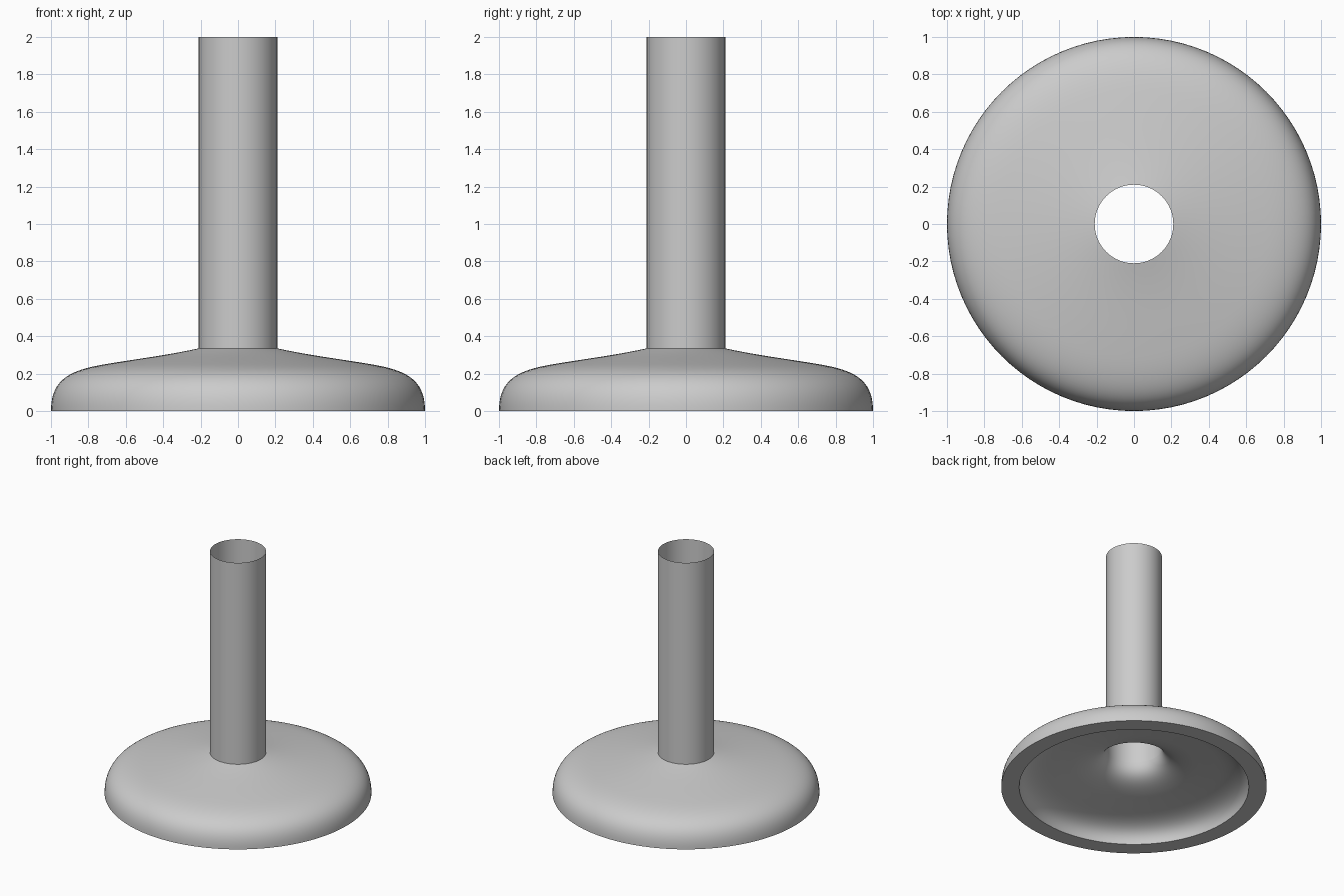
import bpy, bmesh, math
from mathutils import Vector
from mathutils.geometry import interpolate_bezier

cube = bpy.data.objects.get("Cube")
if cube:
    bpy.data.objects.remove(cube)

SEGMENTS = 96
TUBE_R = 0.21
COLLAR_Z = 0.335

grey = bpy.data.materials.new("plain_grey")
grey.use_nodes = True
colour = (0.6, 0.6, 0.6, 1)
grey.diffuse_color = colour
grey.node_tree.nodes["Principled BSDF"].inputs["Base Color"].default_value = colour


def curve(a, ha, hb, b, steps=12):
    """Points (radius, height) along one bezier arc."""
    pts = [Vector((r, 0, z)) for r, z in (a, ha, hb, b)]
    return interpolate_bezier(*pts, steps)


def lathe(name, profile):
    """Spin a profile about the z axis into a smooth surface."""
    bm = bmesh.new()
    verts = [bm.verts.new(p) for p in profile]
    edges = [bm.edges.new(pair) for pair in zip(verts, verts[1:])]
    bmesh.ops.spin(bm, geom=verts + edges, cent=(0, 0, 0), axis=(0, 0, 1),
                   angle=math.tau, steps=SEGMENTS)
    bmesh.ops.remove_doubles(bm, verts=bm.verts, dist=0.0001)
    bmesh.ops.recalc_face_normals(bm, faces=bm.faces)
    # Make the walls face away from the axis
    outer = max(bm.faces, key=lambda f: f.calc_center_median().xy.length)
    if outer.normal.xy.dot(outer.calc_center_median().xy) < 0:
        bmesh.ops.reverse_faces(bm, faces=bm.faces)
    mesh = bpy.data.meshes.new(name)
    bm.to_mesh(mesh)
    bm.free()
    obj = bpy.data.objects.new(name, mesh)
    bpy.context.collection.objects.link(obj)
    mesh.materials.append(grey)
    bpy.ops.object.select_all(action='DESELECT')
    obj.select_set(True)
    bpy.context.view_layer.objects.active = obj
    bpy.ops.object.shade_smooth_by_angle(angle=math.radians(35))
    return obj


# Domed base: outer skin, flat foot ring, hollow underside flaring into the tube
collar = (TUBE_R, COLLAR_Z)
shoulder = (0.7, 0.252)
ceiling = (0.45, 0.175)
inner_shoulder = (0.65, 0.148)
top = curve(collar, (0.38, 0.298), (0.52, 0.282), shoulder)
side = curve(shoulder, (0.9, 0.22), (1, 0.17), (1, 0), 20)
cavity = curve((0.865, 0), (0.855, 0.08), (0.8, 0.128), inner_shoulder)
roof = curve(inner_shoulder, (0.58, 0.157), (0.52, 0.166), ceiling, 6)
flare = curve(ceiling, (0.3, 0.2), (0.22, 0.235), collar, 16)
lathe("base", top + side[1:] + cavity + roof[1:] + flare[1:])

# Open thin-walled tube
lathe("tube", [Vector((TUBE_R, 0, COLLAR_Z)), Vector((TUBE_R, 0, 2))])
